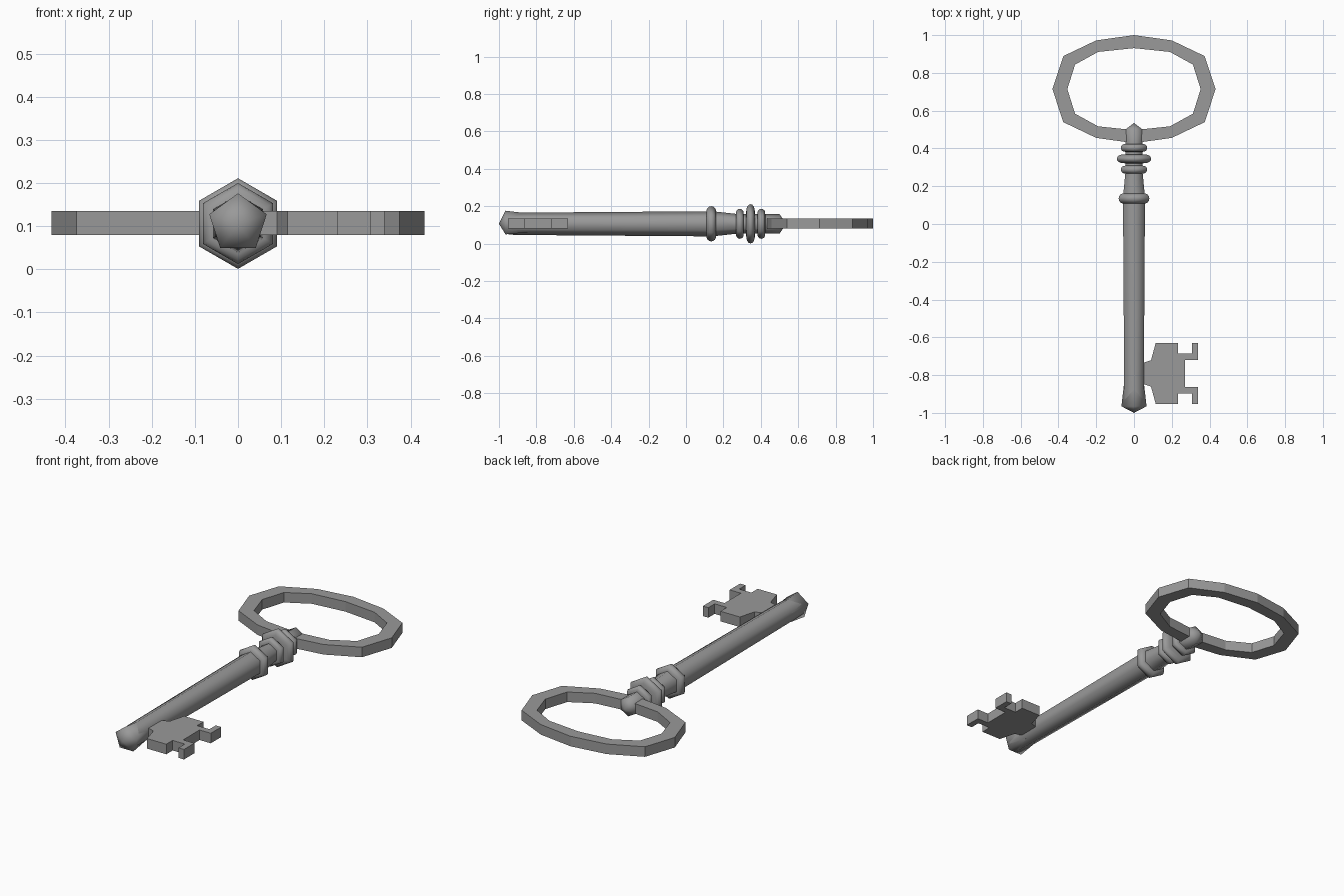
import bpy, bmesh, math

cube = bpy.data.objects.get("Cube")
if cube:
    bpy.data.objects.remove(cube, do_unlink=True)

AXIS_Z = 0.106          # height of the shaft axis
FLAT = (0.08, 0.135)    # bottom and top of the flat parts

iron = bpy.data.materials.new("grey_iron")
iron.use_nodes = True
iron.diffuse_color = (0.32, 0.32, 0.32, 1)
iron.node_tree.nodes["Principled BSDF"].inputs["Base Color"].default_value = iron.diffuse_color


def finish(name, bm, smooth_angle=None):
    bmesh.ops.recalc_face_normals(bm, faces=bm.faces)
    mesh = bpy.data.meshes.new(name)
    bm.to_mesh(mesh)
    bm.free()
    mesh.materials.append(iron)
    obj = bpy.data.objects.new(name, mesh)
    bpy.context.collection.objects.link(obj)
    if smooth_angle:
        bpy.ops.object.select_all(action="DESELECT")
        obj.select_set(True)
        bpy.context.view_layer.objects.active = obj
        bpy.ops.object.shade_smooth_by_angle(angle=math.radians(smooth_angle))
    return obj


def ring_of(bm, y, r, sides):
    if r == 0:
        return [bm.verts.new((0, y, AXIS_Z))] * sides
    turn = 2 * math.pi / sides
    return [bm.verts.new((r * math.sin(i * turn), y, AXIS_Z + r * math.cos(i * turn)))
            for i in range(sides)]


def lathe(name, profile, sides, smooth_angle=75):
    """Turn (y, radius) points around the shaft axis."""
    bm = bmesh.new()
    rings = [ring_of(bm, y, r, sides) for y, r in profile]
    for a, b in zip(rings, rings[1:]):
        for i in range(sides):
            j = (i + 1) % sides
            bm.faces.new(list(dict.fromkeys((a[i], a[j], b[j], b[i]))))
    for ring in (rings[0], rings[-1]):
        if ring[0] != ring[1]:
            bm.faces.new(ring)
    return finish(name, bm, smooth_angle)


def extrude_faces(bm, faces):
    made = bmesh.ops.extrude_face_region(bm, geom=faces)["geom"]
    verts = [v for v in made if isinstance(v, bmesh.types.BMVert)]
    bmesh.ops.translate(bm, verts=verts, vec=(0, 0, FLAT[1] - FLAT[0]))


# Tapered six-sided shaft and neck
lathe("shaft", [(-0.95, 0.058), (-0.85, 0.06), (0.11, 0.067), (0.16, 0.065),
                (0.27, 0.053), (0.44, 0.052)], 6)

# Flared five-sided tip
lathe("shaft_tip", [(-0.84, 0.055), (-0.965, 0.07), (-1.0, 0)], 5)

# Pointed finial where the neck meets the bow
lathe("finial", [(0.42, 0.052), (0.5, 0.053), (0.535, 0)], 6)

# Rounded six-sided collars
for name, y, radius, half in (("lower_collar", 0.135, 0.094, 0.028),
                              ("small_collar_front", 0.288, 0.08, 0.021),
                              ("large_collar", 0.345, 0.105, 0.024),
                              ("small_collar_back", 0.403, 0.08, 0.021)):
    base = 0.05
    steps = [math.pi * k / 8 for k in range(9)]
    lathe(name, [(y - half * math.cos(t), base + (radius - base) * math.sin(t) ** 0.7)
                 for t in steps], 6)

# Oval bow: quarter outlines, mirrored to a full loop
def full_loop(quarter):
    right = quarter + [(x, -y) for x, y in quarter[-2::-1]]
    return right + [(-x, y) for x, y in right[-2:0:-1]]

bm = bmesh.new()
loops = []
for quarter in ([(0, 0.286), (0.2, 0.258), (0.374, 0.175), (0.432, 0)],
                [(0, 0.217), (0.19, 0.197), (0.312, 0.13), (0.353, 0)]):
    loops.append([bm.verts.new((x, y + 0.714, FLAT[0])) for x, y in full_loop(quarter)])
outer, inner = loops
n = len(outer)
faces = [bm.faces.new((outer[i], outer[(i + 1) % n], inner[(i + 1) % n], inner[i]))
         for i in range(n)]
extrude_faces(bm, faces)
finish("bow", bm)

# Bit: half outline mirrored about its own middle
half = [(0.03, 0.052), (0.053, 0.057), (0.09, 0.07), (0.115, 0.161), (0.232, 0.161),
        (0.232, 0.106), (0.306, 0.106), (0.306, 0.161), (0.339, 0.161),
        (0.339, 0.071), (0.271, 0.071)]
outline = half + [(x, -y) for x, y in reversed(half)]
bm = bmesh.new()
face = bm.faces.new([bm.verts.new((x, y - 0.791, FLAT[0])) for x, y in outline])
extrude_faces(bm, [face])
finish("bit", bm)
